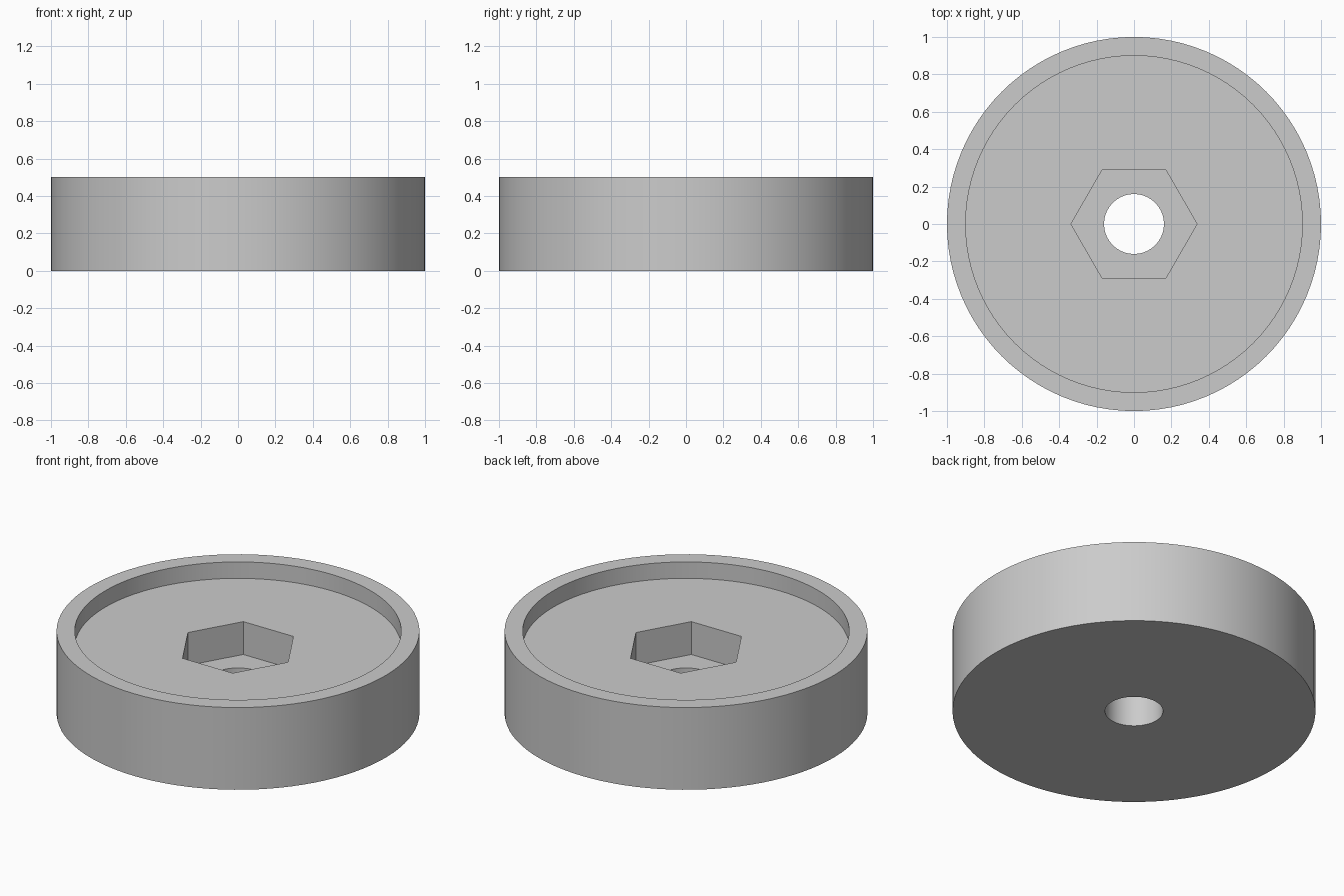
import bpy
import bmesh
from math import cos, sin, pi

cube = bpy.data.objects.get("Cube")
if cube:
    bpy.data.objects.remove(cube, do_unlink=True)

SEGMENTS = 96


def ring(bm, radius, z, hexagon=False):
    """Closed loop of vertices, round or six-sided (corner on +x)."""
    verts = []
    for i in range(SEGMENTS):
        a = 2 * pi * i / SEGMENTS
        r = radius
        if hexagon:
            r *= cos(pi / 6) / cos(a % (pi / 3) - pi / 6)
        verts.append(bm.verts.new((r * cos(a), r * sin(a), z)))
    return verts


# Closed section of the wheel: radius, height, six-sided or round
section = [
    (0.16, 0.0, False),   # bore, underside
    (1.0, 0.0, False),    # outer wall
    (1.0, 0.5, False),
    (0.9, 0.5, False),    # rim
    (0.9, 0.4, False),    # recessed face
    (0.337, 0.4, True),   # nut pocket
    (0.337, 0.2, True),
    (0.16, 0.2, False),   # bore, pocket floor
]

bm = bmesh.new()
rings = [ring(bm, *s) for s in section]
for k, lower in enumerate(rings):
    upper = rings[(k + 1) % len(rings)]
    for i in range(SEGMENTS):
        j = (i + 1) % SEGMENTS
        bm.faces.new((lower[i], lower[j], upper[j], upper[i]))
bmesh.ops.recalc_face_normals(bm, faces=bm.faces)

mesh = bpy.data.meshes.new("recessed_wheel")
bm.to_mesh(mesh)
bm.free()
wheel = bpy.data.objects.new("recessed_wheel", mesh)
bpy.context.collection.objects.link(wheel)

# Plain grey material
grey = bpy.data.materials.new("light_grey")
grey.use_nodes = True
color = (0.6, 0.6, 0.6, 1.0)
grey.diffuse_color = color
grey.node_tree.nodes["Principled BSDF"].inputs["Base Color"].default_value = color
mesh.materials.append(grey)

# Smooth round walls, crisp edges
bpy.ops.object.select_all(action="DESELECT")
wheel.select_set(True)
bpy.context.view_layer.objects.active = wheel
bpy.ops.object.shade_smooth_by_angle(angle=pi / 6)
